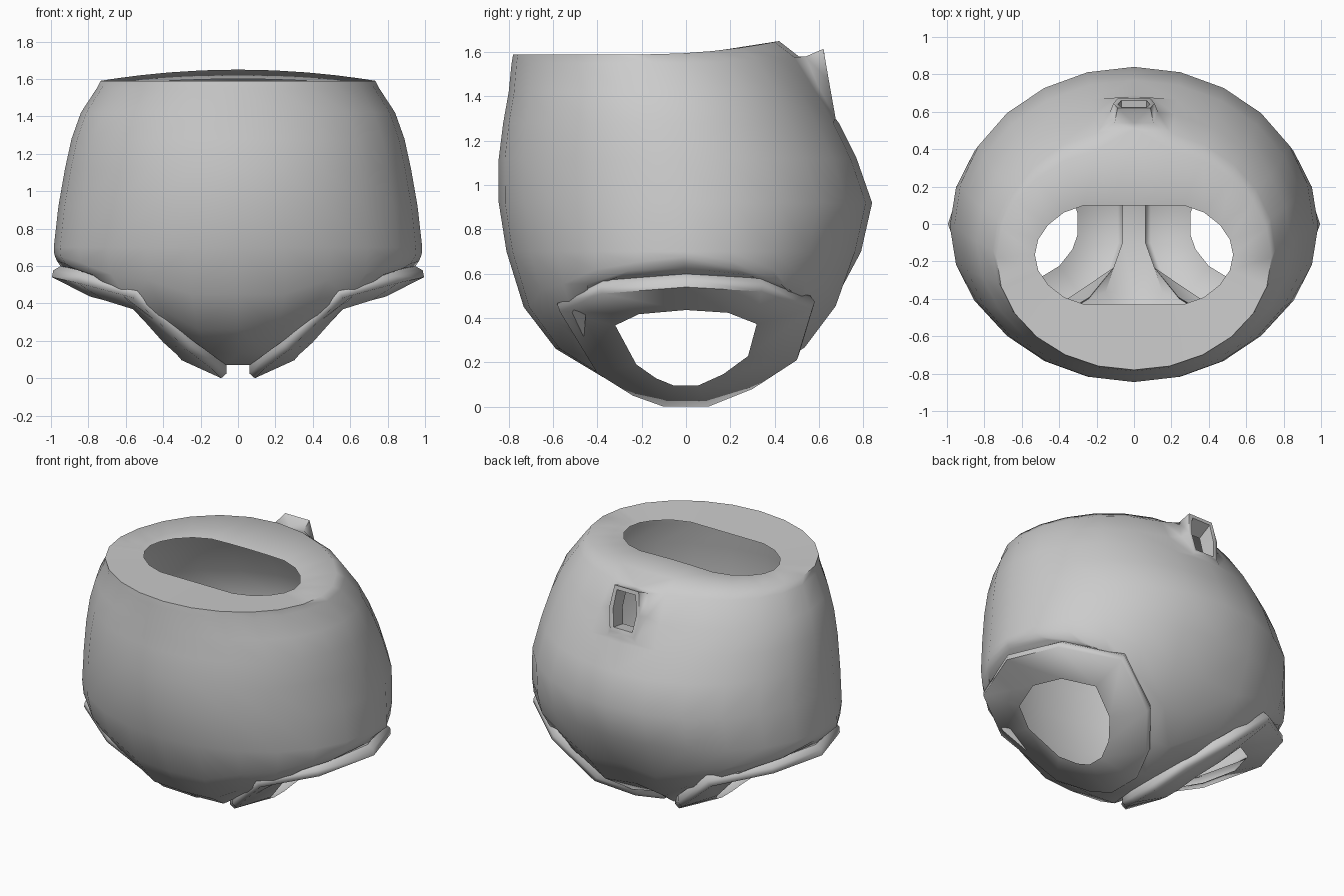
import bpy, bmesh
from math import sin, cos, pi
from mathutils import Vector as V

if "Cube" in bpy.data.objects:
    bpy.data.objects.remove(bpy.data.objects["Cube"])

N = 12                                   # columns from front centre to back centre (half body)
bm = bmesh.new()


def strip(a, b, closed=False):
    """Quads between two equally long rows of vertices."""
    n = len(a)
    for i in range(n if closed else n - 1):
        j = (i + 1) % n
        bm.faces.new((a[i], a[j], b[j], b[i]))


def row(points):
    return [bm.verts.new(p) for p in points]


def ring(z, rx, yf, yb, lift=0.0):
    """Half ellipse from the front centre round to the back centre."""
    pts = []
    for i in range(N + 1):
        a = pi * i / N
        x = 0 if i in (0, N) else rx * sin(a)
        pts.append(V((x, (yf + yb) / 2 - (yb - yf) / 2 * cos(a),
                      z + lift * max(0, -cos(a)) ** 2)))
    return pts


# waist opening and torso rings: z, half width, front y, back y, back lift
hole = ring(1.58, .53, -.485, .155, .02)
for p in hole:
    p.y = min(max(p.y, -.43), .10)
rings = [hole] + [ring(*r) for r in (
    (1.59, .735, -.78, .42, .06), (1.55, .755, -.787, .51, .03),
    (1.42, .84, -.80, .61), (1.28, .89, -.825, .69), (1.12, .925, -.845, .77),
    (.92, .96, -.845, .84), (.70, .985, -.81, .79))]

# outer edge of the leg opening, crotch front -> hip -> crotch back
leg = [V(p) for p in (
    (.09, -.10, 0), (.14, -.24, .05), (.27, -.40, .15), (.56, -.57, .43),
    (.86, -.38, .51), (.995, 0, .54), (.88, .34, .52), (.58, .57, .44),
    (.32, .50, .21), (.16, .30, .08), (.09, .10, 0))]
centre, normal = V((.55, .01, .26)), V((.5, 0, -.86))
crease = [p - normal * .075 - (p - centre).normalized() * .01 for p in leg]
roll = [p - normal * .035 + (p - centre).normalized() * .012 for p in leg]
opening = [V((centre.x + .54 * (p.x - centre.x), p.y * .56,
              centre.z + .63 * (p.z - centre.z))) for p in leg]

# lower body: each column curves from the last ring to the leg crease or crotch
ends = [V((0, -.10, .07))] + crease + [V((0, .10, .07))]
for s in range(1, 5):
    t, pts = s / 4, []
    for i, e in enumerate(ends):
        k = rings[7][i]
        d = (k - rings[6][i]).normalized()
        c = k + d * (e - k).length * (.6 if i in (0, 1, N - 1, N) else .45)
        p = k * (1 - t) ** 2 + c * 2 * t * (1 - t) + e * t * t
        if i == N and s < 4:
            p += V((0, -.03, .02))       # rear cleft
        pts.append(p)
    rings.append(pts)

rows = [row(r) for r in rings]
for k in range(len(rows) - 1):
    if k in (2, 3):                      # leave a gap for the tail sleeve
        strip(rows[k][:N], rows[k + 1][:N])
    else:
        strip(rows[k], rows[k + 1])

# crotch strip, leg band and inward leg flange
last = rows[-1]
bm.faces.new((last[0], last[1], last[N - 1], last[N]))
prev = last[1:N]
for pts in (roll, leg, opening):
    cur = row(pts)
    strip(prev, cur, True)
    prev = cur

# tail sleeve: half loop over top, side and bottom of the gap
prev = [rows[2][N], rows[2][N - 1], rows[3][N - 1], rows[4][N - 1], rows[4][N]]
for w, top, mid, low in (
        (.13, (.54, 1.58), (.595, 1.45), (.675, 1.30)),
        (.11, (.62, 1.615), (.645, 1.47), (.67, 1.33)),
        (.085, (.625, 1.59), (.64, 1.47), (.66, 1.355)),
        (.085, (.53, 1.54), (.54, 1.44), (.56, 1.34))):
    cur = row([(0, *top), (w * .8, *top), (w, *mid), (w * .8, *low), (0, *low)])
    strip(prev, cur)
    prev = cur

bmesh.ops.recalc_face_normals(bm, faces=bm.faces)
# make the skin face outwards
bm.faces.ensure_lookup_table()
probe = max(bm.faces, key=lambda f: -f.calc_center_median().y)
if probe.normal.y > 0:
    bmesh.ops.reverse_faces(bm, faces=bm.faces)

me = bpy.data.meshes.new("shorts")
bm.to_mesh(me)
bm.free()
shorts = bpy.data.objects.new("shorts", me)
bpy.context.collection.objects.link(shorts)
mirror = shorts.modifiers.new("mirror", 'MIRROR')
mirror.merge_threshold = .001
bpy.context.view_layer.objects.active = shorts
shorts.select_set(True)
bpy.ops.object.modifier_apply(modifier="mirror")
bpy.ops.object.shade_smooth_by_angle(angle=1.2)
